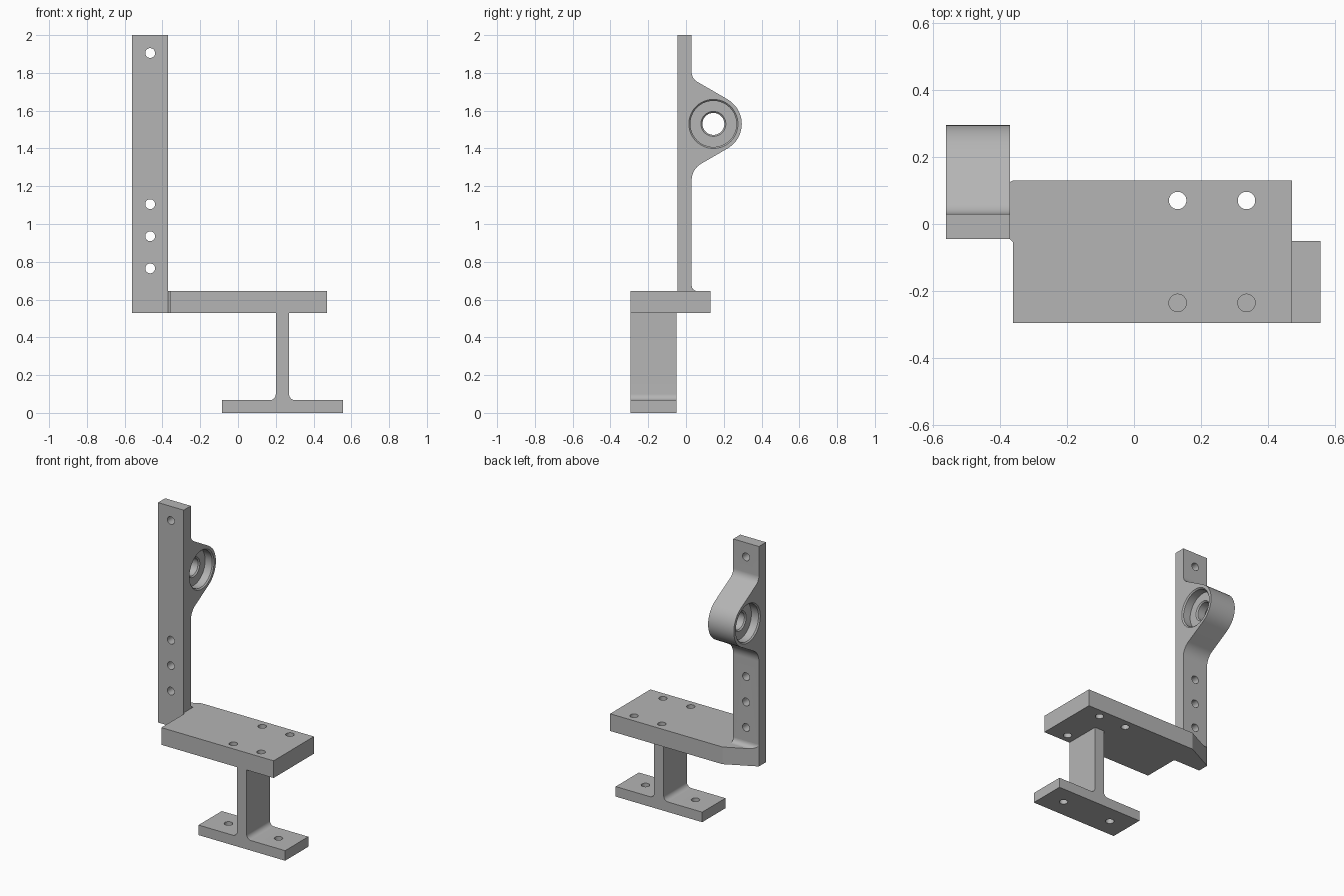
import bpy
import bmesh
import math
from mathutils import Vector

cube = bpy.data.objects.get("Cube")
if cube:
    bpy.data.objects.remove(cube, do_unlink=True)

grey = bpy.data.materials.new("plain grey")
grey.use_nodes = True
grey.diffuse_color = (0.46, 0.46, 0.46, 1)
grey.node_tree.nodes["Principled BSDF"].inputs["Base Color"].default_value = grey.diffuse_color

# Places a flat point (a, b) at depth d along an axis
PLACE = {
    "X": lambda a, b, d: (d, a, b),
    "Y": lambda a, b, d: (a, d, b),
    "Z": lambda a, b, d: (a, b, d),
}


def rounded(corners, steps=12):
    """Turn (a, b, radius) corners into an outline with true fillets."""
    outline = []
    for i, (a, b, radius) in enumerate(corners):
        p = Vector((a, b, 0))
        if not radius:
            outline.append((a, b))
            continue
        u = (Vector((*corners[i - 1][:2], 0)) - p).normalized()
        v = (Vector((*corners[(i + 1) % len(corners)][:2], 0)) - p).normalized()
        half = u.angle(v) / 2
        centre = p + (u + v).normalized() * radius / math.sin(half)
        start = (p + u * radius / math.tan(half) - centre).normalized()
        end = (p + v * radius / math.tan(half) - centre).normalized()
        for k in range(steps + 1):
            q = centre + start.slerp(end, k / steps) * radius
            outline.append((q.x, q.y))
    return outline


def finish(bm, name):
    bmesh.ops.recalc_face_normals(bm, faces=bm.faces[:])
    mesh = bpy.data.meshes.new(name)
    bm.to_mesh(mesh)
    bm.free()
    mesh.materials.append(grey)
    obj = bpy.data.objects.new(name, mesh)
    bpy.context.collection.objects.link(obj)
    return obj


def loft(rings):
    """Skin equal rings of points and cap both ends."""
    bm = bmesh.new()
    loops = [[bm.verts.new(p) for p in ring] for ring in rings]
    n = len(loops[0])
    for low, high in zip(loops, loops[1:]):
        for i in range(n):
            j = (i + 1) % n
            bm.faces.new((low[i], low[j], high[j], high[i]))
    bm.faces.new(loops[0][::-1])
    bm.faces.new(loops[-1])
    return bm


def prism(outline, axis, start, end):
    return loft([[PLACE[axis](a, b, d) for a, b in outline] for d in (start, end)])


def turned(axis, centre, profile, sides=48):
    """Round solid from (depth, radius) pairs along an axis."""
    turns = [math.tau * i / sides for i in range(sides)]
    return loft([[PLACE[axis](centre[0] + r * math.cos(t), centre[1] + r * math.sin(t), d)
                  for t in turns] for d, r in profile])


def cut(obj, cutters):
    for bm in cutters:
        cutter = finish(bm, "cutter")
        cutter.hide_render = True
        mod = obj.modifiers.new("cut", "BOOLEAN")
        mod.operation = "DIFFERENCE"
        mod.solver = "EXACT"
        mod.object = cutter
        graph = bpy.context.evaluated_depsgraph_get()
        mesh = bpy.data.meshes.new_from_object(obj.evaluated_get(graph))
        obj.modifiers.clear()
        obj.data = mesh
        bpy.data.objects.remove(cutter, do_unlink=True)


HOLE = 0.026
LEFT, RIGHT = -0.56, -0.37
BOTTOM, TOP = 0.53, 0.645

# Upright post with the rounded bearing ear
post = finish(prism(rounded([
    (-0.045, BOTTOM, 0), (0.03, BOTTOM, 0), (0.03, 1.29, 0.1), (0.445, 1.53, 0.15),
    (0.03, 1.77, 0.06), (0.03, 2, 0), (-0.045, 2, 0)]), "X", LEFT, RIGHT), "upright_post")

# Stepped bearing bore, chamfered and mirrored about the middle of the post
middle = (LEFT + RIGHT) / 2
half_bore = [(0.027, 0.058), (0.035, 0.066), (0.035, 0.122), (0.087, 0.122), (0.105, 0.14)]
bore = ([(middle - d, r) for d, r in reversed(half_bore)]
        + [(middle + d, r) for d, r in half_bore])
cut(post, [turned("X", (0.145, 1.53), bore)]
    + [turned("Y", (middle, z), [(-0.2, HOLE), (0.2, HOLE)])
       for z in (0.765, 0.935, 1.105, 1.905)])

# Shelf plate with its slanted corner behind the post
plate = finish(prism([
    (0.47, -0.295), (0.47, 0.13), (-0.36, 0.13), (LEFT, 0.03), (RIGHT, 0.03),
    (RIGHT, -0.045), (-0.36, -0.055), (-0.36, -0.295)], "Z", BOTTOM, TOP), "shelf_plate")
cut(plate, [turned("Z", (x, y), [(0.4, HOLE), (0.8, HOLE)])
            for x in (0.13, 0.335) for y in (-0.235, 0.07)])

# Fillet between post and shelf, trimmed along the slanted corner
arc = [(0.06 - 0.03 * math.sin(t), 0.675 - 0.03 * math.cos(t))
       for t in (math.pi / 2 * k / 8 for k in range(9))]
bm = prism([(0.03, TOP)] + arc, "X", LEFT, RIGHT)
result = bmesh.ops.bisect_plane(
    bm, geom=bm.verts[:] + bm.edges[:] + bm.faces[:], plane_co=(LEFT, 0.0301, TOP),
    plane_no=(-0.1, 0.2, 0), clear_outer=True)
bmesh.ops.holes_fill(bm, edges=[e for e in bm.edges if e.is_boundary], sides=0)
fillet = finish(bm, "post_fillet")

# Foot and web in one profile, filleted where they meet
foot = finish(prism(rounded([
    (-0.085, 0, 0), (0.555, 0, 0), (0.555, 0.067, 0), (0.27, 0.067, 0.033),
    (0.27, BOTTOM, 0), (0.2, BOTTOM, 0), (0.2, 0.067, 0.033),
    (-0.085, 0.067, 0)]), "Y", -0.295, -0.05), "foot_and_web")
cut(foot, [turned("Z", (0.235 + side * 0.185, -0.172), [(-0.1, HOLE), (0.2, HOLE)])
           for side in (-1, 1)])

# Smooth the round faces and keep the edges crisp
bpy.ops.object.select_all(action="DESELECT")
for obj in (post, plate, fillet, foot):
    obj.select_set(True)
bpy.context.view_layer.objects.active = post
bpy.ops.object.shade_smooth_by_angle(angle=math.radians(25))
